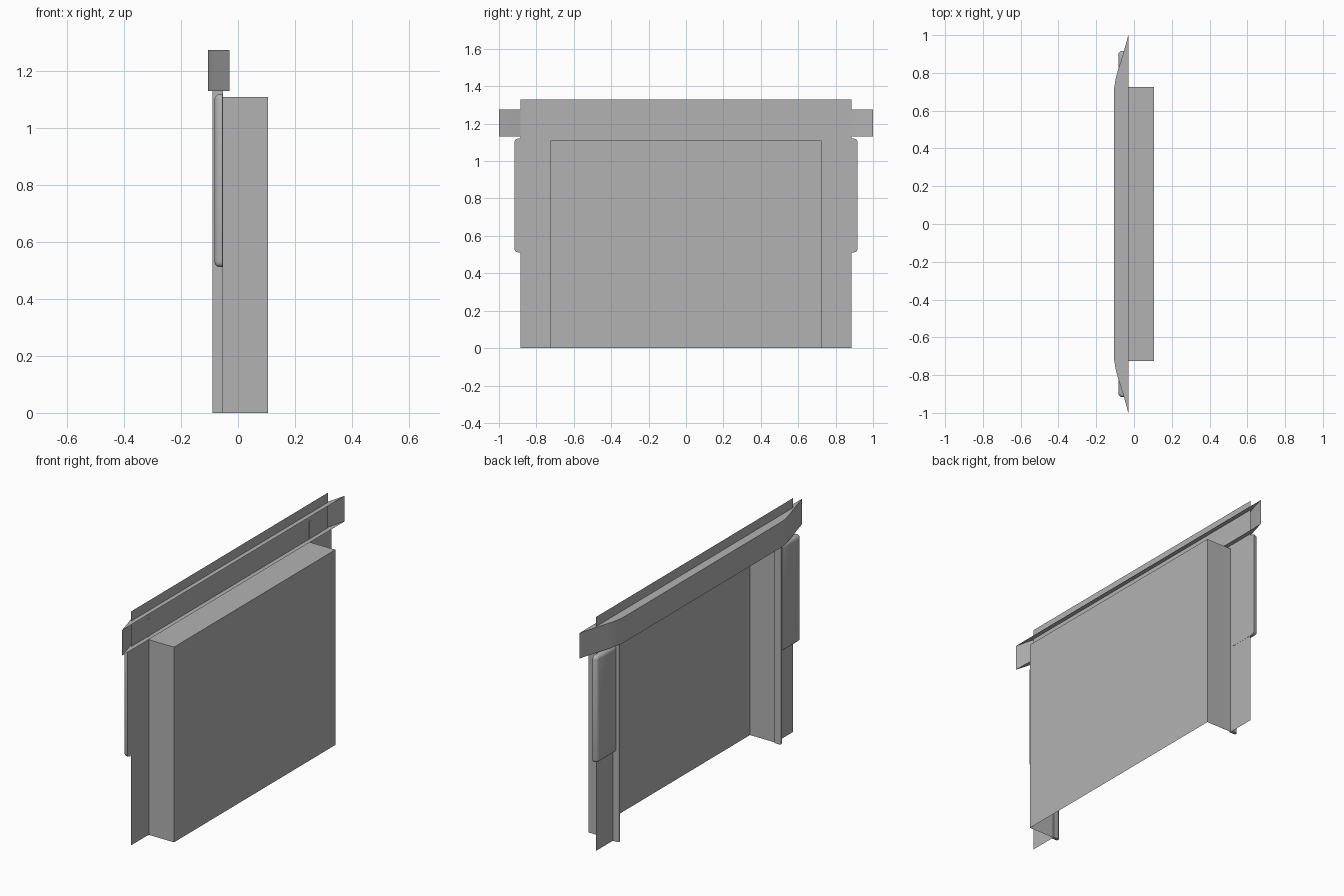
import bpy, bmesh, math
from mathutils import Matrix, Vector

cube = bpy.data.objects.get("Cube")
if cube:
    bpy.data.objects.remove(cube, do_unlink=True)

grey = bpy.data.materials.new("plain_grey")
grey.use_nodes = True
grey.diffuse_color = (0.448, 0.448, 0.448, 1)
grey.node_tree.nodes["Principled BSDF"].inputs["Base Color"].default_value = grey.diffuse_color

BACK, FRONT = -0.055, 0.105      # depth of the flange sheet and of the tray face
HALF, FLANGE = 0.725, 0.885      # half widths of the tray and of the flange
TRAY_TOP, SHEET_TOP = 1.11, 1.33


def finish(name, bm, smooth=False):
    """Turn a bmesh into a named grey object."""
    mesh = bpy.data.meshes.new(name)
    bm.to_mesh(mesh)
    bm.free()
    mesh.materials.append(grey)
    obj = bpy.data.objects.new(name, mesh)
    bpy.context.collection.objects.link(obj)
    if smooth:
        bpy.ops.object.select_all(action='DESELECT')
        obj.select_set(True)
        bpy.context.view_layer.objects.active = obj
        bpy.ops.object.shade_smooth_by_angle(angle=math.radians(35))
    return obj


def face(bm, points):
    return bm.faces.new([bm.verts.new(p) for p in points])


def block(lo, hi):
    """Axis-aligned box between two corners."""
    lo, hi = Vector(lo), Vector(hi)
    bm = bmesh.new()
    bmesh.ops.create_cube(bm, size=1, matrix=Matrix.Translation((lo + hi) / 2)
                          @ Matrix.Diagonal((*(hi - lo), 1)))
    return bm


def bevel(bm, width, rule, segments):
    edges = [e for e in bm.edges if rule(e)]
    bmesh.ops.bevel(bm, geom=edges, offset=width, segments=segments,
                    profile=0.5, affect='EDGES')


# Tray: a sheet box open at the back and underneath
bm = block((BACK, -HALF, 0), (FRONT, HALF, TRAY_TOP))
bm.normal_update()
open_sides = [f for f in bm.faces if f.normal.x < -0.5 or f.normal.z < -0.5]
bmesh.ops.delete(bm, geom=open_sides, context='FACES')
finish("tray", bm)

# Flange: a flat sheet framing the tray opening on the sides and top
bm = bmesh.new()
outline = [(-FLANGE, 0), (-HALF, 0), (-HALF, TRAY_TOP), (HALF, TRAY_TOP),
           (HALF, 0), (FLANGE, 0), (FLANGE, SHEET_TOP), (-FLANGE, SHEET_TOP)]
face(bm, [(BACK, y, z) for y, z in outline])
finish("flange_sheet", bm)

# Rail: a bowed channel closed at the rear, top and bottom, open at the front
half_bow = [(-0.03, 1.0), (-0.055, 0.91), (-0.083, 0.82), (-0.097, 0.77), (-0.105, 0.72)]
bow = half_bow + [(x, -y) for x, y in reversed(half_bow)]
LOW, HIGH = 1.13, 1.275
bm = bmesh.new()
bottom = [bm.verts.new((x, y, LOW)) for x, y in bow]
top = [bm.verts.new((x, y, HIGH)) for x, y in bow]
for i in range(len(bow) - 1):
    bm.faces.new((bottom[i], top[i], top[i + 1], bottom[i + 1]))
bm.faces.new(top)
bm.faces.new(list(reversed(bottom)))
bmesh.ops.recalc_face_normals(bm, faces=bm.faces)
finish("bowed_rail", bm, smooth=True)

for side, sign in (("left", 1), ("right", -1)):
    # Posts along both edges of the opening, rounded at the rear
    ys = sorted((sign * 0.718, sign * 0.736))
    bm = block((-0.09, ys[0], 0), (BACK + 0.002, ys[1], 1.23))
    bevel(bm, 0.006, lambda e: all(v.co.x < -0.08 for v in e.verts)
          and abs(e.verts[0].co.z - e.verts[1].co.z) > 0.5, 3)
    finish(side + "_post", bm, smooth=True)

    # Cushions behind the flange, rounded at the corners and the rear rim
    ys = sorted((sign * 0.732, sign * 0.917))
    bm = block((-0.083, ys[0], 0.512), (BACK + 0.001, ys[1], 1.12))
    bevel(bm, 0.018, lambda e: abs(e.verts[0].co.x - e.verts[1].co.x) > 0.01, 3)
    bevel(bm, 0.02, lambda e: all(v.co.x < -0.08 for v in e.verts), 3)
    finish(side + "_cushion", bm, smooth=True)
